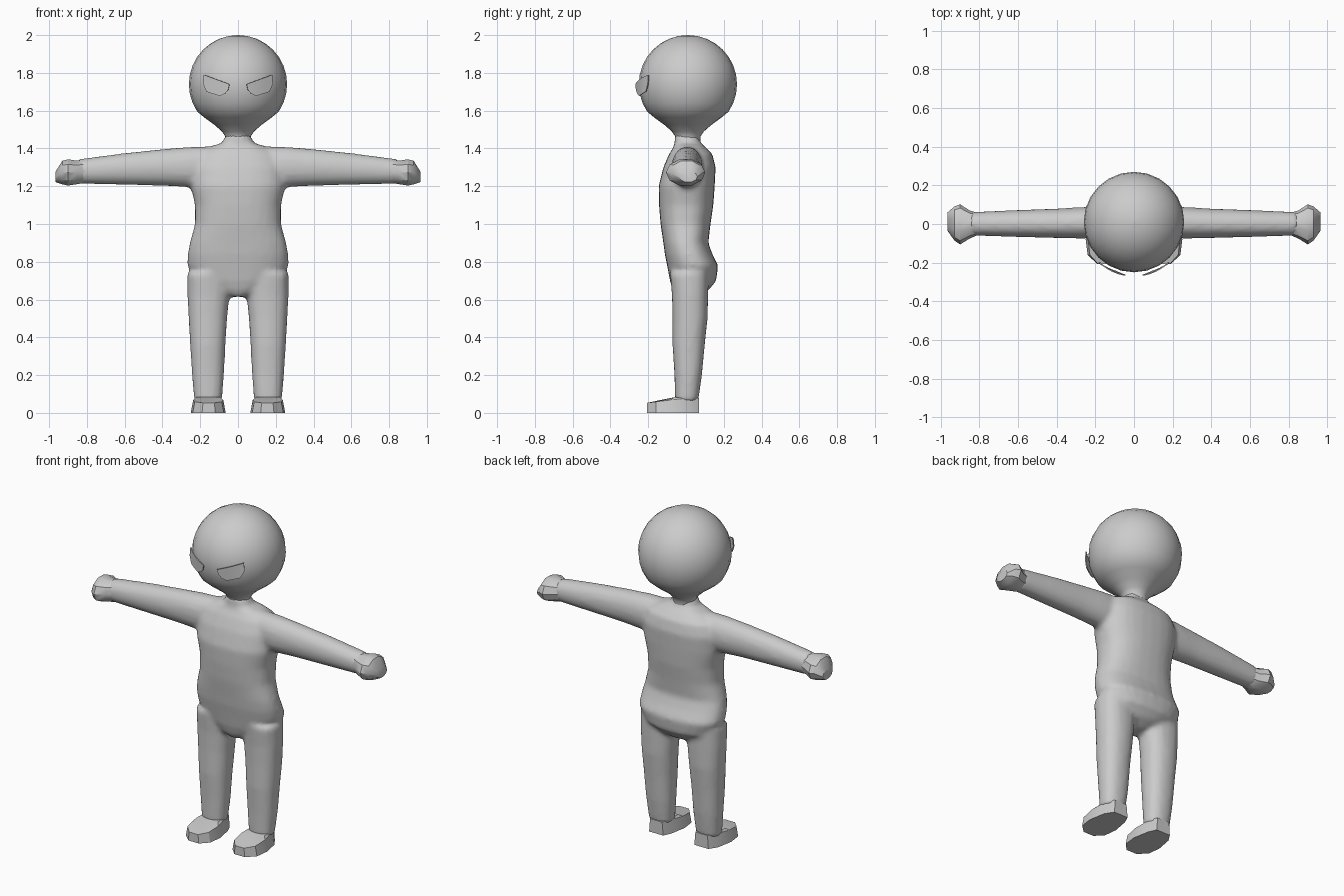
import bpy, bmesh, math
from mathutils import Vector

if "Cube" in bpy.data.objects:
    bpy.data.objects.remove(bpy.data.objects["Cube"])

grey = bpy.data.materials.new("plain grey")
grey.diffuse_color = (0.6, 0.6, 0.6, 1)
grey.use_nodes = True
grey.node_tree.nodes["Principled BSDF"].inputs["Base Color"].default_value = grey.diffuse_color


def finish(name, bm, angle=40):
    bmesh.ops.recalc_face_normals(bm, faces=bm.faces)
    me = bpy.data.meshes.new(name)
    bm.to_mesh(me)
    bm.free()
    me.materials.append(grey)
    ob = bpy.data.objects.new(name, me)
    bpy.context.collection.objects.link(ob)
    bpy.ops.object.select_all(action='DESELECT')
    ob.select_set(True)
    bpy.context.view_layer.objects.active = ob
    bpy.ops.object.shade_smooth_by_angle(angle=math.radians(angle))
    return ob


def apply(ob, kind, **settings):
    mod = ob.modifiers.new(kind, kind)
    for k, v in settings.items():
        setattr(mod, k, v)
    bpy.ops.object.modifier_apply(modifier=mod.name)


def loft(bm, stations, axis, n=20, power=2.0, side=1):
    """Skin rounded sections; each station is (position, u low, u high, v low, v high)."""
    rings = []
    for t, u0, u1, v0, v1 in stations:
        ring = []
        for i in range(n):
            a = 2 * math.pi * i / n
            c, s = math.cos(a), math.sin(a)
            u = (u0 + u1) / 2 + (u1 - u0) / 2 * math.copysign(abs(c) ** (2 / power), c)
            v = (v0 + v1) / 2 + (v1 - v0) / 2 * math.copysign(abs(s) ** (2 / power), s)
            x, y, z = (u, v, t) if axis == 'z' else (t, u, v)
            ring.append(bm.verts.new((x * side, y, z)))
        rings.append(ring)
    for a, b in zip(rings, rings[1:]):
        for i in range(n):
            j = (i + 1) % n
            bm.faces.new((a[i], a[j], b[j], b[i]))
    bm.faces.new(rings[0])
    bm.faces.new(rings[-1])


# body: torso, arms and legs fused into one skin
torso = [(0.615, -.04, .04, -.05, .06), (0.65, -.13, .13, -.07, .12), (0.70, -.225, .225, -.085, .16),
         (0.78, -.268, .268, -.10, .17), (0.84, -.266, .266, -.112, .14), (0.90, -.255, .255, -.12, .118),
         (1.00, -.228, .228, -.135, .13), (1.10, -.228, .228, -.143, .145), (1.20, -.25, .25, -.145, .152),
         (1.30, -.25, .25, -.12, .157), (1.37, -.22, .22, -.09, .14), (1.41, -.15, .15, -.065, .10),
         (1.43, -.08, .08, -.06, .075), (1.47, -.068, .068, -.06, .068)]
arm = [(.10, -.07, .09, 1.18, 1.415), (.27, -.076, .088, 1.195, 1.408), (.40, -.073, .08, 1.202, 1.397),
       (.60, -.068, .073, 1.207, 1.376), (.85, -.06, .062, 1.213, 1.343)]
leg = [(.06, .085, .232, -.058, .065), (.20, .074, .244, -.062, .085), (.36, .066, .254, -.072, .10),
       (.50, .057, .262, -.072, .115), (.62, .045, .268, -.075, .118), (.74, .05, .268, -.085, .12)]
bm = bmesh.new()
loft(bm, torso, 'z', 28, 2.4)
for side in (1, -1):
    loft(bm, arm, 'x', 16, 2.1, side)
    loft(bm, leg, 'z', 16, 2.3, side)
body = finish("body", bm)
apply(body, 'REMESH', mode='VOXEL', voxel_size=0.014)
apply(body, 'SMOOTH', factor=0.5, iterations=5)
bpy.ops.object.shade_smooth()

# head: turned ball tapering into the neck
profile = [(math.sin(a) * .26, 1.74 + math.cos(a) * .26)
           for a in (math.pi * i / 16 for i in range(1, 12))]
profile += [(.18, 1.565), (.125, 1.525), (.085, 1.49), (.068, 1.465), (.066, 1.44)]
bm = bmesh.new()
loft(bm, [(2.0, -.004, .004, .006, .014)] +
     [(z, -r, r, .01 - r, .01 + r) for r, z in profile], 'z', 24)
finish("head", bm, 60)

# feet: plan outline raised to a sloping top
outline = [(.105, .07), (.2, .07), (.232, .02), (.25, -.08), (.24, -.16),
           (.19, -.207), (.12, -.207), (.075, -.16), (.065, -.08), (.083, .02)]
# hands: faceted fists
hand = [(.81, -.058, .058, 1.215, 1.345), (.85, -.075, .07, 1.208, 1.338), (.90, -.106, .102, 1.20, 1.346),
        (.93, -.085, .09, 1.207, 1.338), (.965, -.035, .06, 1.22, 1.28)]
# eyes: slanted plates wrapped just outside the head
eye = [(.18, 1.79), (.045, 1.74), (.052, 1.71), (.07, 1.69), (.095, 1.678), (.165, 1.70), (.183, 1.74)]
for side, label in ((1, "left"), (-1, "right")):
    bm = bmesh.new()
    low = [bm.verts.new((x * side, y, 0)) for x, y in outline]
    top = []
    for x, y in outline:
        z = .08 if y > -.05 else .072 - (-.05 - y) * .12
        top.append(bm.verts.new(((.158 + (x - .158) * .86) * side, y, z)))
    ridge = [bm.verts.new((x * side, -.06, .083)) for x in (.095, .222)]
    for i in range(10):
        j = (i + 1) % 10
        bm.faces.new((low[i], low[j], top[j], top[i]))
    bm.faces.new(low)
    bm.faces.new([top[i] for i in (9, 0, 1, 2)] + [ridge[1], ridge[0]])
    bm.faces.new([top[i] for i in (3, 4, 5, 6, 7, 8)] + [ridge[0], ridge[1]])
    bm.faces.new((top[2], top[3], ridge[1]))
    bm.faces.new((top[8], top[9], ridge[0]))
    finish(label + "_foot", bm, 30)

    bm = bmesh.new()
    loft(bm, hand, 'x', 10, 2.0, side)
    finish(label + "_hand", bm, 35)

    bm = bmesh.new()
    bm.faces.new([bm.verts.new((x * side, 0, z)) for x, z in eye])
    for k in range(1, 6):
        bmesh.ops.bisect_plane(bm, geom=bm.verts[:] + bm.edges[:] + bm.faces[:],
                               plane_co=((.04 + k * .024) * side, 0, 0), plane_no=(1, 0, 0))
    for v in bm.verts:
        v.co.y = .01 - math.sqrt(.279 ** 2 - v.co.x ** 2 - (v.co.z - 1.74) ** 2)
    plate = finish(label + "_eye", bm)
    apply(plate, 'SOLIDIFY', thickness=0.006, offset=0)
    bpy.ops.object.shade_smooth_by_angle(angle=math.radians(40))
